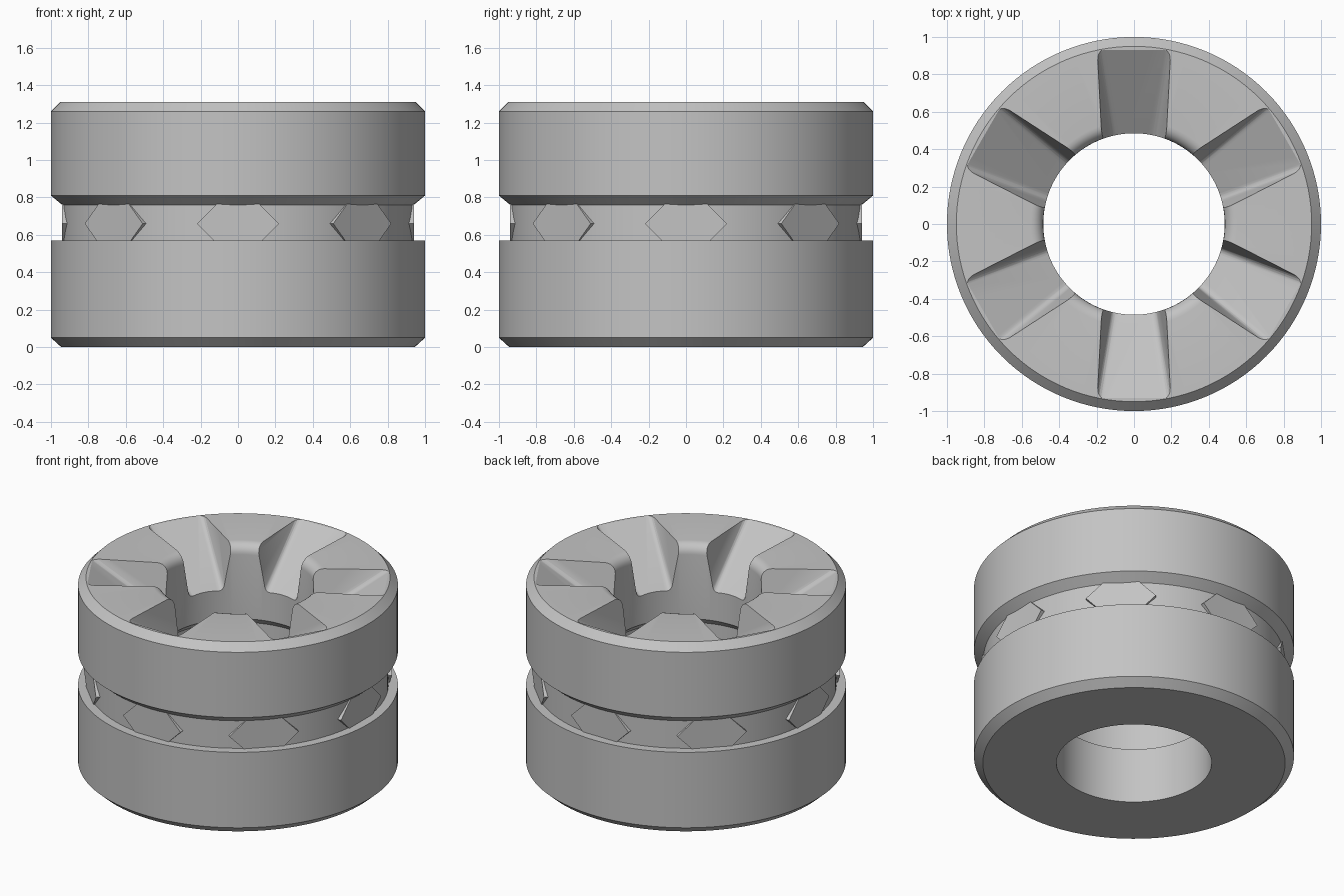
import bpy, bmesh, math
from mathutils import Matrix

if "Cube" in bpy.data.objects:
    bpy.data.objects.remove(bpy.data.objects["Cube"])

BORE, HEIGHT = 0.485, 1.31

grey = bpy.data.materials.new("light grey")
grey.use_nodes = True
grey.diffuse_color = (0.55, 0.55, 0.55, 1)
grey.node_tree.nodes["Principled BSDF"].inputs["Base Color"].default_value = grey.diffuse_color


def make_object(name, bm):
    bmesh.ops.recalc_face_normals(bm, faces=bm.faces)
    mesh = bpy.data.meshes.new(name)
    bm.to_mesh(mesh)
    bm.free()
    mesh.materials.append(grey)
    obj = bpy.data.objects.new(name, mesh)
    bpy.context.collection.objects.link(obj)
    return obj


def lathe(name, profile, steps=128):
    bm = bmesh.new()
    verts = [bm.verts.new((r, 0, z)) for r, z in profile]
    edges = [bm.edges.new((a, b)) for a, b in zip(verts, verts[1:] + verts[:1])]
    bmesh.ops.spin(bm, geom=verts + edges, cent=(0, 0, 0), axis=(0, 0, 1),
                   angle=math.tau, steps=steps, use_merge=True)
    bmesh.ops.remove_doubles(bm, verts=bm.verts, dist=1e-4)
    return make_object(name, bm)


# Ring body: chamfered rims, outer groove, relieved bore, rounded inner lip
fillet = 0.068
lip = [(BORE + fillet * (1 - math.cos(a)), HEIGHT - fillet * (1 - math.sin(a)))
       for a in (math.radians(15 * i) for i in range(6, -1, -1))]
outside = [(BORE, 0), (0.945, 0), (1, 0.05), (1, 0.57), (0.94, 0.57),
           (0.94, 0.76), (1, 0.81), (1, 1.26), (0.95, HEIGHT)]
inside = [(BORE, 0.80), (0.54, 0.75), (0.54, 0.38), (BORE, 0.38)]
body = lathe("ring_body", outside + lip + inside)


# Slot cutter: sloping floor, drafted walls, rounded floor corners
def slot_cutter(angle):
    bm = bmesh.new()

    def section(y, floor, half_floor, half_top):
        return [bm.verts.new((x, y, z)) for x, z in
                ((-half_floor, floor), (half_floor, floor), (half_top, 1.4), (-half_top, 1.4))]

    outer = section(0.93, HEIGHT, 0.195, 0.215)
    inner = section(0.40, 0.945, 0.105, 0.185)
    bm.faces.new(outer)
    bm.faces.new(inner)
    for i in range(4):
        j = (i + 1) % 4
        bm.faces.new((outer[i], outer[j], inner[j], inner[i]))
    floor_edges = [bm.edges.get((outer[i], inner[i])) for i in (0, 1)]
    bmesh.ops.bevel(bm, geom=floor_edges, offset=0.03, segments=4, profile=0.5,
                    affect='EDGES')
    bmesh.ops.triangulate(bm, faces=bm.faces)
    bm.transform(Matrix.Rotation(angle, 4, 'Z'))
    cutter = make_object("slot_cutter", bm)
    cutter.hide_render = True
    return cutter


# Six slots leave six flat-topped teeth
cutters = [slot_cutter(k * math.tau / 6) for k in range(6)]
for cutter in cutters:
    cut = body.modifiers.new("slot", 'BOOLEAN')
    cut.operation = 'DIFFERENCE'
    cut.solver = 'EXACT'
    cut.object = cutter
bpy.context.view_layer.update()
result = bpy.data.meshes.new_from_object(
    body.evaluated_get(bpy.context.evaluated_depsgraph_get()))
body.modifiers.clear()
body.data = result
for cutter in cutters:
    bpy.data.objects.remove(cutter)

bpy.ops.object.select_all(action='DESELECT')
body.select_set(True)
bpy.context.view_layer.objects.active = body
bpy.ops.object.shade_smooth_by_angle(angle=math.radians(25))

# Eight flat diamond inserts barely showing in the outer groove
for k in range(8):
    bm = bmesh.new()
    bmesh.ops.create_cube(bm, size=1)
    bm.transform(Matrix.Rotation(k * math.tau / 8, 4, 'Z')
                 @ Matrix.Translation((0.915, 0, 0.66))
                 @ Matrix.Rotation(math.pi / 4, 4, 'X')
                 @ Matrix.Diagonal((0.05, 0.31, 0.31, 1)))
    make_object("diamond_insert_%d" % (k + 1), bm)
